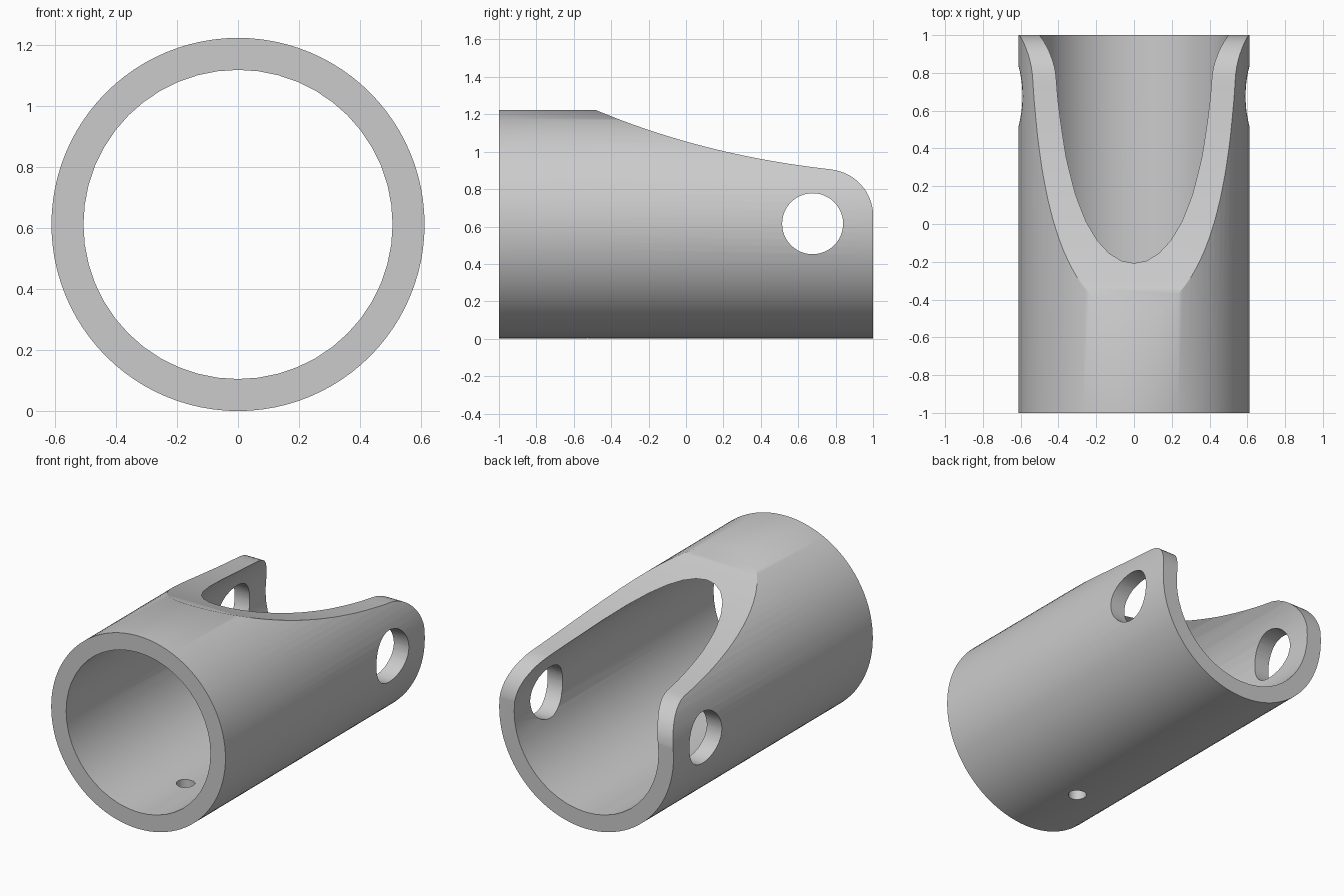
import bpy
import math
from mathutils import Vector

if "Cube" in bpy.data.objects:
    bpy.data.objects.remove(bpy.data.objects["Cube"])

R_OUT, R_IN = 0.612, 0.507
ZC = R_OUT  # height of the tube axis


def cylinder(name, radius, depth, location, rotation=(0, 0, 0), sides=64):
    bpy.ops.mesh.primitive_cylinder_add(vertices=sides, radius=radius, depth=depth,
                                        location=location, rotation=rotation)
    obj = bpy.context.object
    obj.name = name
    return obj


def extrude_profile(name, points, half_width):
    """Closed y-z outline extruded along x."""
    n = len(points)
    verts = [(x, y, z) for x in (-half_width, half_width) for y, z in points]
    faces = [(i, (i + 1) % n, n + (i + 1) % n, n + i) for i in range(n)]
    faces += [tuple(reversed(range(n))), tuple(range(n, 2 * n))]
    mesh = bpy.data.meshes.new(name)
    mesh.from_pydata(verts, [], faces)
    obj = bpy.data.objects.new(name, mesh)
    bpy.context.collection.objects.link(obj)
    bpy.context.view_layer.objects.active = obj
    bpy.ops.object.select_all(action='DESELECT')
    obj.select_set(True)
    bpy.ops.object.mode_set(mode='EDIT')
    bpy.ops.mesh.select_all(action='SELECT')
    bpy.ops.mesh.normals_make_consistent(inside=False)
    bpy.ops.object.mode_set(mode='OBJECT')
    return obj


def cut(target, cutter):
    mod = target.modifiers.new(cutter.name, 'BOOLEAN')
    mod.operation = 'DIFFERENCE'
    mod.solver = 'EXACT'
    mod.object = cutter
    bpy.ops.object.select_all(action='DESELECT')
    bpy.context.view_layer.objects.active = target
    target.select_set(True)
    bpy.ops.object.modifier_apply(modifier=mod.name)
    bpy.data.objects.remove(cutter, do_unlink=True)


# Hollow tube lying along y
along_y = (math.pi / 2, 0, 0)
tube = cylinder("notched_tube", R_OUT, 2, (0, 0, ZC), along_y, 96)
cut(tube, cylinder("bore", R_IN, 3, (0, 0, ZC), along_y, 48))

# Sloping saddle cut: shallow curve, then a rounded nose on each ear
a, b, c = Vector((-0.49, 1.226)), Vector((0.09, 0.981)), Vector((0.78, 0.905))
outline = [(-0.54, 1.25)]
for i in range(25):
    t = i / 24
    outline.append(tuple(a * (1 - t) ** 2 + b * 2 * t * (1 - t) + c * t * t))
for i in range(1, 15):
    ang = math.radians(83 * (1 - i / 14))
    outline.append((0.75 + 0.251 * math.cos(ang), 0.655 + 0.251 * math.sin(ang)))
outline += [(1.2, 0.655), (1.2, 1.5), (-0.54, 1.5)]
cut(tube, extrude_profile("saddle", outline, 1))

# Pin hole through both ears
cut(tube, cylinder("pin_hole", 0.163, 2, (0, 0.677, 0.615), (0, math.pi / 2, 0), 48))

# Small drain hole in the floor only
cut(tube, cylinder("drain_hole", 0.054, 0.4, (0, -0.525, 0.05), sides=24))

bpy.ops.object.select_all(action='DESELECT')
bpy.context.view_layer.objects.active = tube
tube.select_set(True)
bpy.ops.object.shade_smooth_by_angle(angle=math.radians(30))
